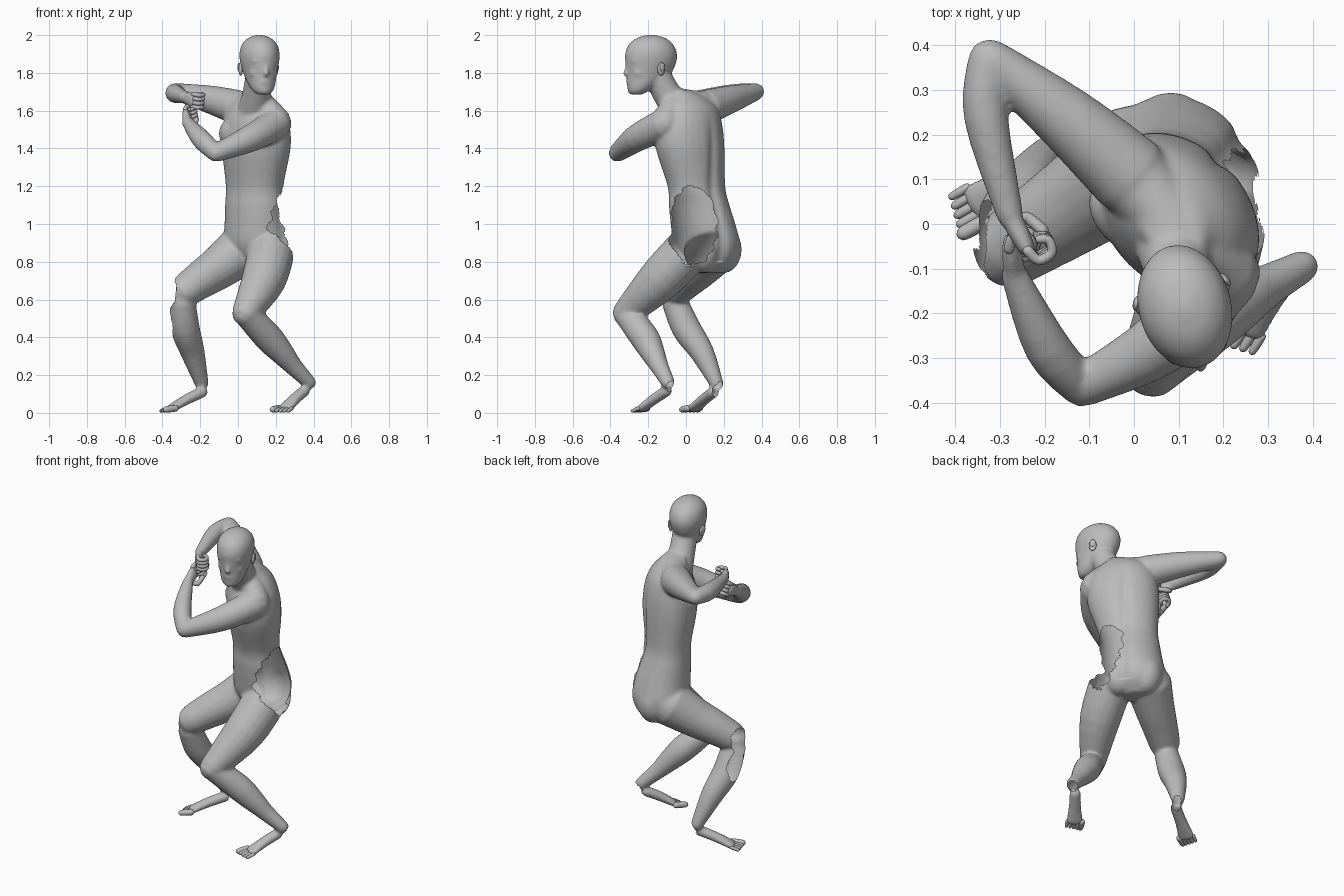
import bpy, bmesh, math, random
from mathutils import Vector, Matrix

random.seed(4)
cube = bpy.data.objects.get("Cube")
if cube:
    bpy.data.objects.remove(cube)

grey = bpy.data.materials.new("plain grey")
grey.use_nodes = True
grey.diffuse_color = (0.5, 0.5, 0.5, 1)
grey.node_tree.nodes["Principled BSDF"].inputs["Base Color"].default_value = (0.5, 0.5, 0.5, 1)

UP = Vector((0, 0, 1))
LEFT = Vector((0.7, -0.7, 0)).normalized()    # body's own left
BACK = Vector((0.7, 0.7, 0)).normalized()
TURN = math.radians(15)                       # head yaw
FACE = Vector((math.sin(TURN), -math.cos(TURN), 0))
HEAD_LEFT = Vector((math.cos(TURN), math.sin(TURN), 0))
SKULL = Vector((0.114, -0.185, 0))


def make_object(name, mesh):
    mesh.materials.clear()
    mesh.materials.append(grey)
    mesh.shade_smooth()
    obj = bpy.data.objects.new(name, mesh)
    bpy.context.collection.objects.link(obj)
    return obj


def finish(name, bm):
    bmesh.ops.recalc_face_normals(bm, faces=bm.faces)
    mesh = bpy.data.meshes.new(name)
    bm.to_mesh(mesh)
    bm.free()
    return make_object(name, mesh)


def spline(points, steps=4):
    """Catmull-Rom through rows of any length."""
    out = []
    for i in range(len(points) - 1):
        a, b = points[max(i - 1, 0)], points[i]
        c, d = points[i + 1], points[min(i + 2, len(points) - 1)]
        for k in range(steps):
            t = k / steps
            out.append([q + t / 2 * (r - p + t * (2*p - 5*q + 4*r - s + t * (3*(q - r) + s - p)))
                        for p, q, r, s in zip(a, b, c, d)])
    return out + [list(points[-1])]


def loft(bm, points, side=None, level=False, seg=20):
    """Skin elliptical rings (x, y, z, width, height) along a path."""
    rows = spline([p if len(p) == 5 else (*p, p[3]) for p in points])
    if not level:                             # rounded ends
        for end, nxt in ((0, 1), (-1, -2)):
            p, r = Vector(rows[end][:3]), rows[end][3:]
            out = (p - Vector(rows[nxt][:3])).normalized() * min(r)
            tips = [[*(p + out * f), r[0] * g, r[1] * g] for f, g in ((0.6, 0.8), (0.95, 0.3))]
            rows = tips[::-1] + rows if end == 0 else rows + tips
    centres = [Vector(r[:3]) for r in rows]
    hint = side
    if hint is None:
        hint = (centres[-1] - centres[0]).orthogonal()
    rings = []
    for i, (c, row) in enumerate(zip(centres, rows)):
        t = centres[min(i + 1, len(rows) - 1)] - centres[max(i - 1, 0)]
        t = UP if level else t.normalized()
        s = (hint - t * hint.dot(t)).normalized()
        n = t.cross(s)
        turn = [math.tau * k / seg for k in range(seg)]
        rings.append([bm.verts.new(c + s * row[3] * math.cos(a) + n * row[4] * math.sin(a)) for a in turn])
    for lo, hi in zip(rings, rings[1:]):
        for k in range(seg):
            bm.faces.new((lo[k], lo[k - 1], hi[k - 1], hi[k]))
    bm.faces.new(rings[0])
    bm.faces.new(rings[-1][::-1])


def blob(bm, centre, radii, yaw=0):
    m = Matrix.Translation(centre) @ Matrix.Rotation(yaw, 4, "Z") @ Matrix.Diagonal((*radii, 1))
    bmesh.ops.create_uvsphere(bm, u_segments=20, v_segments=12, radius=1, matrix=m)


def on_head(across, forward, z):
    return SKULL + HEAD_LEFT * across + FACE * forward + UP * z


body = bmesh.new()

# Torso, pelvis to collar
loft(body, [(.1, .13, .74, .06, .06), (.1, .13, .8, .15, .125), (.1, .112, .89, .185, .165),
            (.1, .09, 1.0, .182, .16), (.092, .07, 1.1, .175, .145), (.088, .055, 1.2, .17, .133),
            (.097, .022, 1.4, .205, .155), (.097, .017, 1.53, .2, .145), (.09, .02, 1.62, .165, .115),
            (.09, .0, 1.68, .1, .075), (.1, -.05, 1.71, .055, .055)],
     LEFT, level=True, seg=32)
blob(body, (.035, .035, .83), (.035, .035, .045))
for s in (-1, 1):
    buttock = Vector((.1, .11, .865)) + BACK * .05 + LEFT * s * .075
    blob(body, buttock, (.097, .097, .125))
    chest = Vector((.095, .015, 1.48)) - BACK * .078 + LEFT * s * .08
    blob(body, chest, (.1, .068, .085), -math.pi / 4)

# Shoulder slopes from the neck
loft(body, [(.1, -.06, 1.66, .065), (.06, .03, 1.635, .075), (-.01, .11, 1.615, .09)])
loft(body, [(.11, -.07, 1.66, .06), (.16, -.08, 1.6, .07), (.2, -.11, 1.54, .082)])

# Neck and head
loft(body, [(.085, -.02, 1.58, .095), (.098, -.095, 1.68, .077), (.112, -.15, 1.78, .073)])
head_rings = [(.082, 1.685, .034, .032), (.066, 1.71, .058, .06), (.04, 1.75, .074, .09),
              (.012, 1.8, .087, .121), (.002, 1.85, .099, .136), (0, 1.9, .104, .14),
              (0, 1.95, .092, .12), (0, 1.985, .058, .076), (0, 2.002, .012, .014)]
loft(body, [(*on_head(0, f, z), w, d) for f, z, w, d in head_rings], HEAD_LEFT, level=True, seg=32)
loft(body, [(*on_head(0, .126, 1.855), .009), (*on_head(0, .134, 1.82), .011), (*on_head(0, .14, 1.795), .014)])
blob(body, on_head(0, .12, 1.752), (.03, .015, .012), TURN)
blob(body, on_head(0, .1, 1.705), (.032, .027, .021), TURN)
for s in (-1, 1):
    blob(body, on_head(s * .04, .107, 1.862), (.035, .02, .011), TURN + s * .3)
    blob(body, on_head(s * .05, .08, 1.8), (.027, .03, .028), TURN)

# Arms: upper, lower
loft(body, [(.2, -.11, 1.53, .085), (.07, -.26, 1.455, .073), (-.115, -.363, 1.376, .048)])
loft(body, [(-.12, -.363, 1.376, .046), (-.195, -.275, 1.45, .052), (-.268, -.115, 1.54, .031)])
loft(body, [(-.01, .11, 1.62, .092), (-.15, .235, 1.66, .074), (-.322, .37, 1.7, .046)])
loft(body, [(-.328, .37, 1.7, .044), (-.332, .24, 1.69, .05), (-.278, .02, 1.67, .031)])

# Legs: thigh, calf
loft(body, [(.18, .03, .88, .125), (.137, -.135, .708, .118), (.042, -.315, .53, .075)])
loft(body, [(.05, -.31, .52, .07), (.16, -.22, .4, .077), (.235, -.175, .315, .064),
            (.295, -.14, .245, .049), (.378, -.095, .16, .037)])
loft(body, [(.01, .14, .855, .134), (-.1, .065, .77, .115), (-.19, .005, .71, .102), (-.278, -.055, .648, .088)])
loft(body, [(-.293, -.06, .59, .069), (-.28, .0, .45, .077), (-.24, .085, .32, .064), (-.192, .162, .155, .037)])


def foot(name, ankle, ball, heading):
    ankle, ball, d = Vector(ankle), Vector(ball), Vector(heading).normalized()
    across = d.cross(UP)
    mid = ankle.lerp(ball, .5) + UP * .004
    loft(body, [(*ankle, .033, .03), (*mid, .036, .028), (*ball, .05, .02)], across)
    toes = bmesh.new()
    inner = -1 if name.startswith("right") else 1
    for i in range(5):
        r = .018 if i == 0 else .0125 - i * .0006
        start = ball + across * inner * (2 - i) * .021
        tip = start + d * (.058 - i * .005)
        tip.z = r
        loft(toes, [(*start, r), (*start.lerp(tip, .6), r), (*tip, r * .9)], seg=10)
    finish(name, toes)


foot("left_toes", (.35, -.105, .115), (.25, -.23, .024), (-.5, -.8, 0))
foot("right_toes", (-.19, .145, .11), (-.353, .045, .024), (-.85, -.5, 0))


def hand(name, wrist, knuckle, curl, thumb_side):
    wrist, knuckle = Vector(wrist), Vector(knuckle)
    d = (knuckle - wrist).normalized()
    c = Vector(curl)
    c = (c - d * c.dot(d)).normalized()
    across = d.cross(c)
    loft(body, [(*wrist, .03, .022), (*wrist.lerp(knuckle, .5), .038, .024), (*knuckle, .042, .02)], across)
    fingers = bmesh.new()
    for i in range(4):
        k = knuckle + across * (i - 1.5) * .022
        path = [k, k + d * .03 + c * .012, k + d * .028 + c * .045, k + c * .052, k - d * .012 + c * .035]
        loft(fingers, [(*p, .0125 - j * .0006) for j, p in enumerate(path)], across, seg=10)
    base = wrist.lerp(knuckle, .35) + across * thumb_side * .03
    path = [base, base + c * .03 + across * thumb_side * .014, base + c * .05 + d * .04]
    loft(fingers, [(*p, .014) for p in path], seg=10)
    finish(name, fingers)


hand("left_fingers", (-.268, -.115, 1.54), (-.275, -.04, 1.578), (.9, .1, .2), 1)
hand("right_fingers", (-.278, .02, 1.67), (-.24, -.055, 1.655), (.8, .4, 0), -1)

# Ears and eyelids
for s, label in ((-1, "right"), (1, "left")):
    ear = bmesh.new()
    blob(ear, on_head(s * .095, -.03, 1.82), (.012, .022, .035), TURN + s * .35)
    blob(ear, on_head(s * .103, -.035, 1.83), (.008, .017, .024), TURN + s * .45)
    finish(label + "_ear", ear)
    eye = bmesh.new()
    blob(eye, on_head(s * .036, .108, 1.84), (.018, .013, .01), TURN + s * .3)
    finish(label + "_eyelid", eye)

# Fuse the overlapping forms into one skin
source = finish("body_source", body)
fuse = source.modifiers.new("Fuse", "REMESH")
fuse.mode = "VOXEL"
fuse.voxel_size = .0085
soften = source.modifiers.new("Soften", "SMOOTH")
soften.factor = .5
soften.iterations = 9
graph = bpy.context.evaluated_depsgraph_get()
skin = bpy.data.meshes.new_from_object(source.evaluated_get(graph))
bpy.data.objects.remove(source)

# Spine groove, then torn openings
bm = bmesh.new()
bm.from_mesh(skin)
for v in bm.verts:
    rel = v.co - Vector((.095, .045, 0))
    if .8 < v.co.z < 1.6 and rel.dot(BACK) > .05:
        fade = min(1, (1.6 - v.co.z) / .2)
        v.co -= BACK * .011 * fade * math.exp(-(rel.dot(LEFT) / .03) ** 2)
tears = [((.25, .035, .99), (.16, .13, .21)),      # left hip
         ((-.385, -.05, .645), (.075, .11, .09)),  # right knee
         ((-.365, .01, .5), (.05, .07, .1)),       # right calf
         ((.41, -.06, .115), (.05, .05, .055)),    # left heel
         ((-.155, .185, .105), (.045, .045, .06))]  # right heel


def torn(face):
    p = face.calc_center_median()
    ragged = 1 + .1 * math.sin(p.z * 75 + p.y * 40) + random.uniform(-.04, .04)
    return any(sum(((a - b) / r) ** 2 for a, b, r in zip(p, c, radii)) < ragged for c, radii in tears)


bmesh.ops.delete(bm, geom=[f for f in bm.faces if torn(f)], context="FACES")
bm.to_mesh(skin)
bm.free()
make_object("body", skin)
